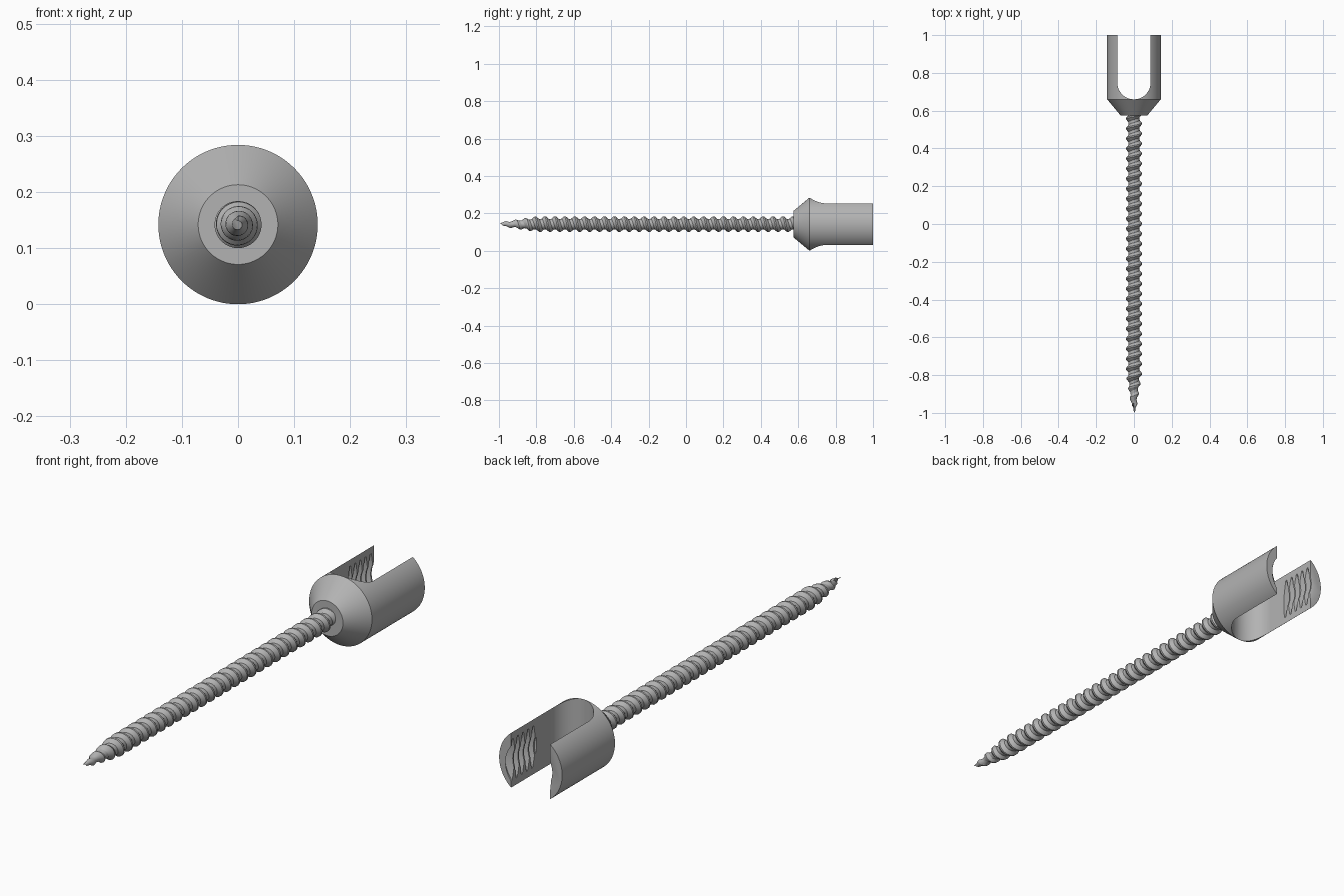
import bpy, bmesh, math

if "Cube" in bpy.data.objects:
    bpy.data.objects.remove(bpy.data.objects["Cube"], do_unlink=True)

AXIS_Z = 0.142          # height of the screw axis
HEAD_R = 0.142
SLOT_R = 0.088

metal = bpy.data.materials.new("grey metal")
metal.use_nodes = True
metal.diffuse_color = (0.45, 0.45, 0.45, 1)
metal.node_tree.nodes["Principled BSDF"].inputs["Base Color"].default_value = (0.45, 0.45, 0.45, 1)


def finish(name, bm):
    bmesh.ops.recalc_face_normals(bm, faces=bm.faces)
    mesh = bpy.data.meshes.new(name)
    bm.to_mesh(mesh)
    bm.free()
    mesh.materials.append(metal)
    obj = bpy.data.objects.new(name, mesh)
    bpy.context.collection.objects.link(obj)
    return obj


def lathe(name, profile, segments=96):
    """Closed solid turned about the screw axis from (y, radius) points."""
    bm = bmesh.new()
    rings = []
    for y, r in profile:
        angles = [math.tau * i / segments for i in range(segments)]
        rings.append([bm.verts.new((r * math.sin(a), y, AXIS_Z + r * math.cos(a))) for a in angles])
    for a, b in zip(rings, rings[1:]):
        for i in range(segments):
            j = (i + 1) % segments
            bm.faces.new((a[i], a[j], b[j], b[i]))
    bm.faces.new(rings[0])
    bm.faces.new(rings[-1])
    return finish(name, bm)


def helix(name, start, pitch, turns, profile, radius_at, steps=32):
    """Closed right-handed thread; profile holds (fraction of pitch, depth 0 to 1)."""
    bm = bmesh.new()
    last = turns * steps
    grid = []
    for n in range(last + 1):
        a = math.tau * n / steps
        row = []
        for offset, depth in profile:
            y = start + pitch * (n / steps + offset)
            r = radius_at(y, depth)
            row.append(bm.verts.new((r * math.sin(a), y, AXIS_Z + r * math.cos(a))))
        grid.append(row)
    for n in range(last):
        a, b = grid[n], grid[n + 1]
        for p in range(len(profile) - 1):
            bm.faces.new((a[p], b[p], b[p + 1], a[p + 1]))
        if n + steps < last:
            bm.faces.new((a[-1], b[-1], grid[n + steps + 1][0], grid[n + steps][0]))
    bmesh.ops.holes_fill(bm, edges=[e for e in bm.edges if e.is_boundary], sides=0)
    return finish(name, bm)


def cut(obj, cutter):
    mod = obj.modifiers.new("cut", "BOOLEAN")
    mod.operation = "DIFFERENCE"
    mod.solver = "EXACT"
    mod.object = cutter
    bpy.context.view_layer.update()
    graph = bpy.context.evaluated_depsgraph_get()
    mesh = bpy.data.meshes.new_from_object(obj.evaluated_get(graph))
    obj.modifiers.clear()
    obj.data = mesh
    bpy.data.objects.remove(cutter, do_unlink=True)


def shaft_radius(y, depth):
    taper = min(1, max(0, (y + 1) / 0.2))
    crest = 0.010 + 0.032 * taper
    root = 0.006 + 0.023 * taper
    return root + (crest - root) * depth


def bore_radius(y, depth):
    # Stays inside the open slot until the thread begins
    return 0.095 + 0.027 * depth if y > 0.835 else 0.08


# Threaded shaft with a tapered tip
shaft = helix("threaded_shaft", -1.0, 0.053, 30,
              [(0, 0), (0.3, 0), (0.58, 1), (0.72, 1)], shaft_radius)

# Tulip head: cone below, cylinder above
head = lathe("slotted_head", [(0.575, HEAD_R / 2), (0.66, HEAD_R), (1.0, HEAD_R)])

# Rod slot with a rounded floor
bm = bmesh.new()
centre = 0.66 + SLOT_R
outline = [(SLOT_R, 1.2), (-SLOT_R, 1.2)]
for i in range(33):
    a = math.pi * (1 + i / 32)
    outline.append((SLOT_R * math.cos(a), centre + SLOT_R * math.sin(a)))
floor = bm.faces.new([bm.verts.new((x, y, -0.1)) for x, y in outline])
extruded = bmesh.ops.extrude_face_region(bm, geom=[floor])["geom"]
bmesh.ops.translate(bm, vec=(0, 0, 0.5), verts=[v for v in extruded if isinstance(v, bmesh.types.BMVert)])
cut(head, finish("slot_cutter", bm))

# Internal thread on the inner faces of both arms
cut(head, helix("thread_cutter", 0.80, 0.033, 7,
                [(0, 0), (0.2, 0), (0.5, 1), (0.7, 1)], bore_radius, 64))

# Smooth round surfaces, crisp edges
for obj in (shaft, head):
    bpy.ops.object.select_all(action="DESELECT")
    obj.select_set(True)
    bpy.context.view_layer.objects.active = obj
    bpy.ops.object.shade_smooth_by_angle(angle=math.radians(30))
